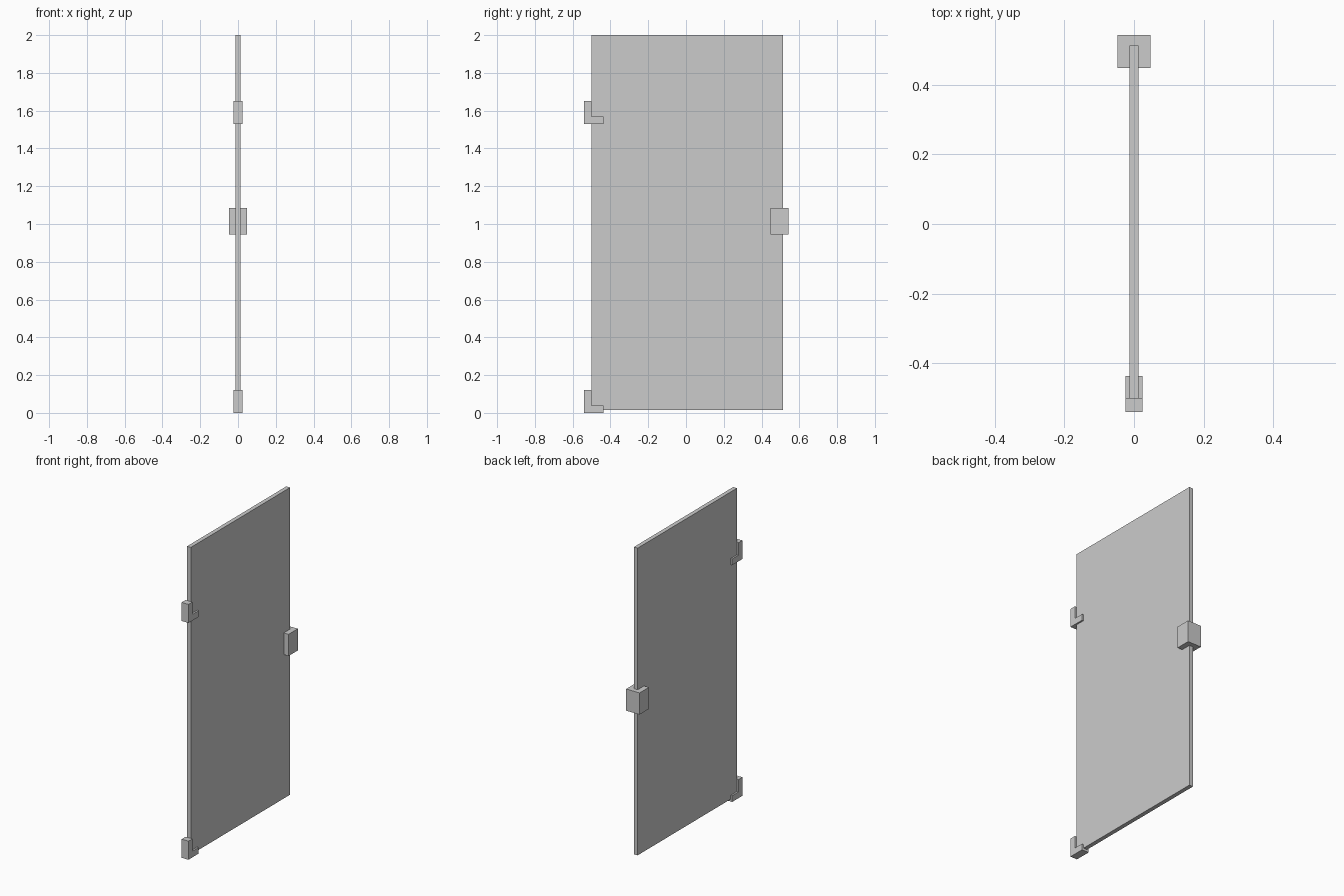
import bpy, bmesh

if "Cube" in bpy.data.objects:
    bpy.data.objects.remove(bpy.data.objects["Cube"])


def prism(name, profile, half_width):
    """Extrude a (y, z) outline symmetrically along x."""
    bm = bmesh.new()
    face = bm.faces.new([bm.verts.new((-half_width, y, z)) for y, z in profile])
    new = bmesh.ops.extrude_face_region(bm, geom=[face])["geom"]
    verts = [g for g in new if isinstance(g, bmesh.types.BMVert)]
    bmesh.ops.translate(bm, vec=(2 * half_width, 0, 0), verts=verts)
    bmesh.ops.recalc_face_normals(bm, faces=bm.faces)
    mesh = bpy.data.meshes.new(name)
    bm.to_mesh(mesh)
    bm.free()
    obj = bpy.data.objects.new(name, mesh)
    bpy.context.collection.objects.link(obj)
    return obj


def rect(y0, y1, z0, z1):
    return [(y0, z0), (y1, z0), (y1, z1), (y0, z1)]


# Door panel
prism("door_panel", rect(-0.501, 0.513, 0.015, 2.0), 0.0135)

# Lock block wrapped around the free edge
prism("lock_block", rect(0.448, 0.543, 0.945, 1.085), 0.048)

# L-shaped hinges: upright outside the edge, foot clasping the panel
for name, z in (("lower_hinge", 0.0), ("upper_hinge", 1.53)):
    outline = [(-0.541, z), (-0.437, z), (-0.437, z + 0.04),
               (-0.501, z + 0.04), (-0.501, z + 0.12), (-0.541, z + 0.12)]
    prism(name, outline, 0.0245)
